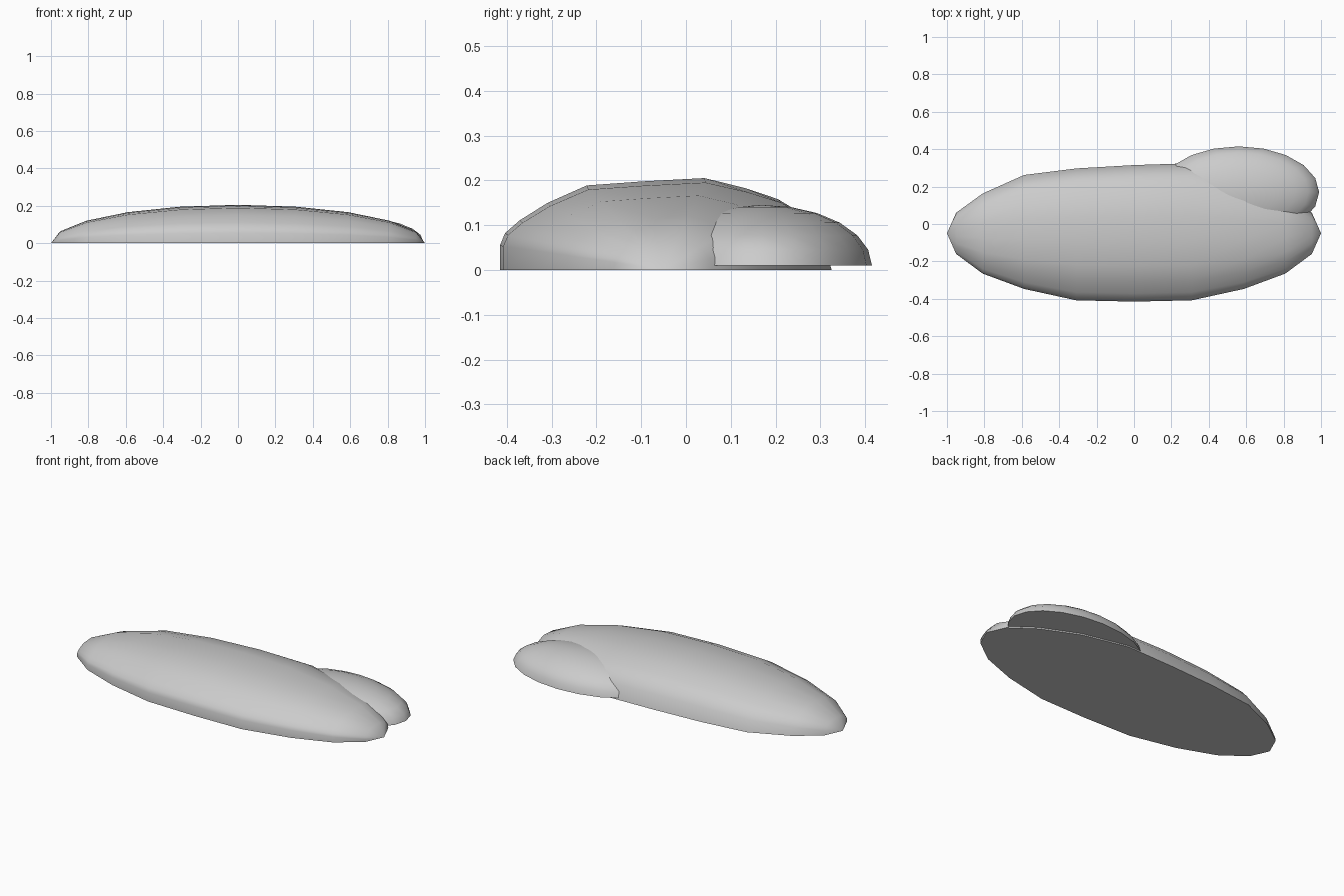
import bpy, bmesh
from math import sin, cos, pi, radians

cube = bpy.data.objects.get("Cube")
if cube:
    bpy.data.objects.remove(cube, do_unlink=True)

# Single stone-grey colour
grey = bpy.data.materials.new("light_grey")
grey.use_nodes = True
colour = (0.6, 0.6, 0.6, 1)
grey.diffuse_color = colour
grey.node_tree.nodes["Principled BSDF"].inputs["Base Color"].default_value = colour


def finish(bm, name):
    bmesh.ops.recalc_face_normals(bm, faces=bm.faces)
    mesh = bpy.data.meshes.new(name)
    bm.to_mesh(mesh)
    bm.free()
    mesh.materials.append(grey)
    obj = bpy.data.objects.new(name, mesh)
    bpy.context.collection.objects.link(obj)
    bpy.ops.object.select_all(action='DESELECT')
    obj.select_set(True)
    bpy.context.view_layer.objects.active = obj
    bpy.ops.object.shade_smooth_by_angle(angle=radians(45))
    return obj


# Main mound: a domed section, front to back, scaled along x
MID_Y, HEIGHT, STEPS = -0.05, 0.205, 10
section = [(-1, 0), (-1, .27), (-.97, .4), (-.88, .54), (-.71, .73), (-.47, .92),
           (-.12, .965), (.25, 1), (.5, .89), (.7, .77), (.82, .64), (.94, .4), (1, 0)]
front = [.11, .215, .297, .358, .365, .358, .297, .215, .11]
back = [.11, .213, .312, .347, .365, .375, .312, .213, .11]

bm = bmesh.new()
rings = []
for i in range(1, STEPS):
    a = pi * i / STEPS
    rings.append([bm.verts.new((-cos(a),
                                MID_Y + u * (front if u < 0 else back)[i - 1],
                                HEIGHT * sin(a) * h)) for u, h in section])
n = len(section)
for r, s in zip(rings, rings[1:]):
    for j in range(n):
        k = (j + 1) % n
        bm.faces.new((r[j], r[k], s[k], s[j]))
for x, ring in ((-1, rings[0]), (1, rings[-1])):
    tip = bm.verts.new((x, MID_Y, 0))
    for j in range(n):
        bm.faces.new((tip, ring[j], ring[(j + 1) % n]))
finish(bm, "main_mound")

# Side mound: a shallow half ellipsoid with a flat base
bm = bmesh.new()
bmesh.ops.create_uvsphere(bm, u_segments=20, v_segments=12, radius=1)
cut = bmesh.ops.bisect_plane(bm, geom=bm.verts[:] + bm.edges[:] + bm.faces[:],
                             plane_co=(0, 0, 0), plane_no=(0, 0, 1),
                             dist=0.001, clear_inner=True)
bmesh.ops.holes_fill(bm, edges=[e for e in bm.edges if e.is_boundary], sides=0)
bmesh.ops.scale(bm, vec=(.43, .245, .135), verts=bm.verts)
bmesh.ops.translate(bm, vec=(.56, .17, .01), verts=bm.verts)
finish(bm, "side_mound")
